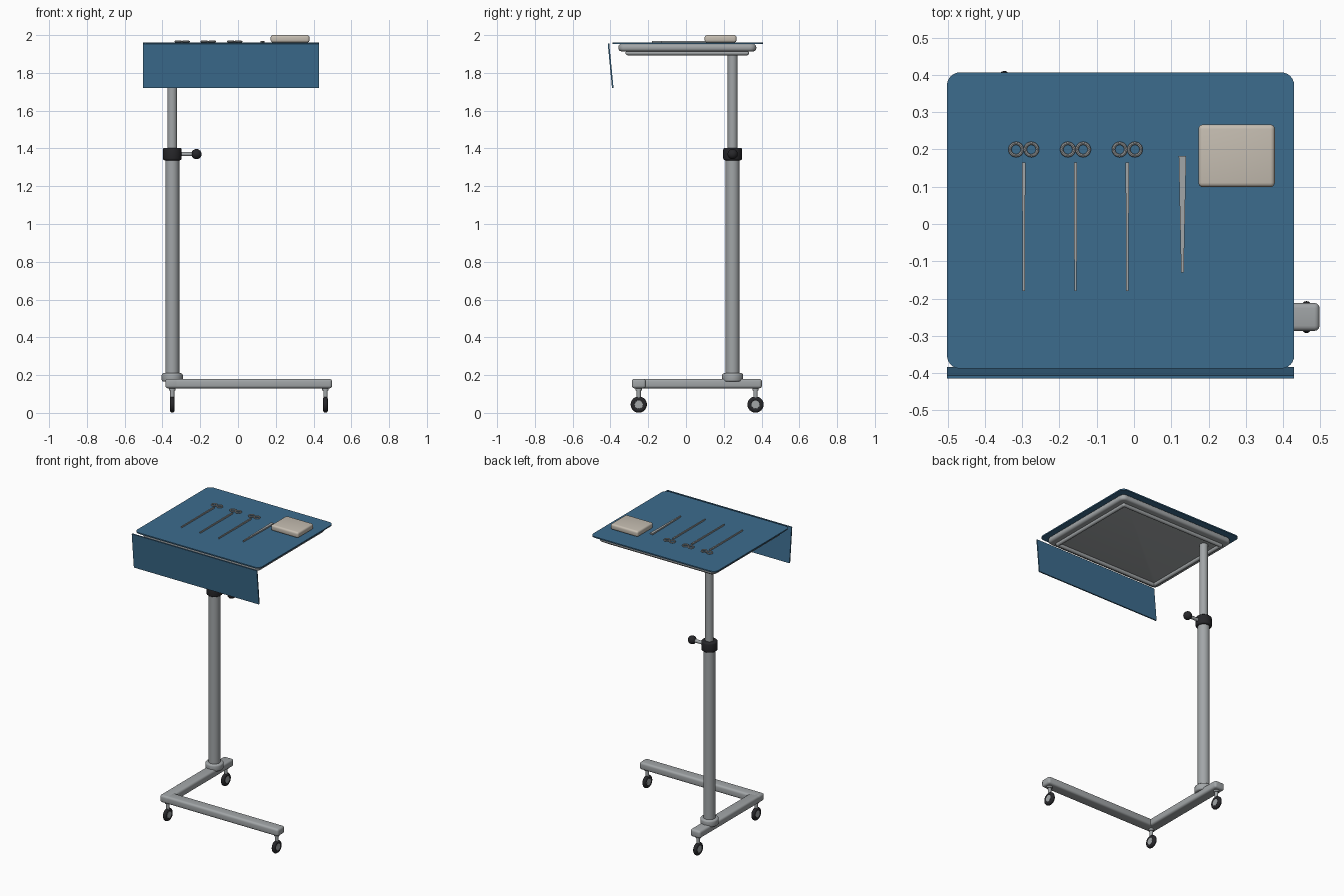
import bpy, bmesh, math
from mathutils import Matrix, Vector

if "Cube" in bpy.data.objects:
    bpy.data.objects.remove(bpy.data.objects["Cube"])


def material(name, rgb):
    m = bpy.data.materials.new(name)
    m.diffuse_color = (*rgb, 1)
    m.use_nodes = True
    m.node_tree.nodes["Principled BSDF"].inputs["Base Color"].default_value = m.diffuse_color
    return m


BLUE = material("drape_blue", (0.045, 0.15, 0.27))
DARK = material("black_rubber", (0.02, 0.02, 0.023))
BEIGE = material("beige", (0.56, 0.51, 0.44))
GREY = material("metal_grey", (0.36, 0.38, 0.39))


def finish(bm, name, mat=None):
    bmesh.ops.recalc_face_normals(bm, faces=bm.faces)
    me = bpy.data.meshes.new(name)
    bm.to_mesh(me)
    bm.free()
    for p in me.polygons:
        p.use_smooth = True
    me.set_sharp_from_angle(angle=math.radians(35))
    me.materials.append(mat or GREY)
    ob = bpy.data.objects.new(name, me)
    bpy.context.collection.objects.link(ob)
    return ob


def box(name, lo, hi, mat=None, corner=0, bevel=0):
    """Box from two corners; corner rounds upright edges, bevel rounds all edges."""
    lo, hi = Vector(lo), Vector(hi)
    bm = bmesh.new()
    bmesh.ops.create_cube(bm, size=1, matrix=Matrix.Translation((lo + hi) / 2)
                          @ Matrix.Diagonal((*(hi - lo), 1)))
    if corner:
        up = [e for e in bm.edges if abs(e.verts[0].co.z - e.verts[1].co.z) > 1e-4]
        bmesh.ops.bevel(bm, geom=up, offset=corner, segments=6, profile=0.5, affect='EDGES')
    if bevel:
        edges = [e for e in bm.edges if not corner or
                 abs(e.verts[0].co.z - e.verts[1].co.z) < 1e-4]
        bmesh.ops.bevel(bm, geom=edges, offset=bevel, segments=4, profile=0.5, affect='EDGES')
    return finish(bm, name, mat)


def rod(name, a, b, r, mat=None, bevel=0, r2=None, seg=32):
    """Cylinder or cone between two points."""
    a, b = Vector(a), Vector(b)
    d = b - a
    bm = bmesh.new()
    bmesh.ops.create_cone(bm, cap_ends=True, segments=seg, radius1=r,
                          radius2=r if r2 is None else r2, depth=d.length)
    if bevel:
        rim = [e for e in bm.edges if abs(e.verts[0].co.z - e.verts[1].co.z) < 1e-5]
        bmesh.ops.bevel(bm, geom=rim, offset=bevel, segments=3, profile=0.5, affect='EDGES')
    rot = Vector((0, 0, 1)).rotation_difference(d).to_matrix().to_4x4()
    bm.transform(Matrix.Translation((a + b) / 2) @ rot)
    return finish(bm, name, mat)


def ring(name, centre, R, r, rot=None, mat=None, n=32, m=12):
    """Torus."""
    bm = bmesh.new()
    vs = [[bm.verts.new(((R + r * math.cos(v)) * math.cos(u),
                         (R + r * math.cos(v)) * math.sin(u), r * math.sin(v)))
           for v in (2 * math.pi * j / m for j in range(m))]
          for u in (2 * math.pi * i / n for i in range(n))]
    for i in range(n):
        for j in range(m):
            k, l = (i + 1) % n, (j + 1) % m
            bm.faces.new((vs[i][j], vs[k][j], vs[k][l], vs[i][l]))
    bm.transform(Matrix.Translation(centre) @ (rot or Matrix()))
    return finish(bm, name, mat)


def taper(name, x, y0, y1, w0, w1, z0, z1):
    """Flat bar along y that changes width."""
    bm = bmesh.new()
    f = bm.faces.new([bm.verts.new(p) for p in ((x - w0, y0, z0), (x + w0, y0, z0),
                                                (x + w1, y1, z0), (x - w1, y1, z0))])
    ex = bmesh.ops.extrude_face_region(bm, geom=[f])
    bmesh.ops.translate(bm, vec=(0, 0, z1 - z0),
                        verts=[v for v in ex["geom"] if isinstance(v, bmesh.types.BMVert)])
    return finish(bm, name)


PX, PY = -0.348, 0.247   # column position

# L-shaped base
box("base_side_bar", (-0.385, -0.287, 0.13), (-0.311, 0.402, 0.18), bevel=0.014)
box("base_front_bar", (-0.385, -0.287, 0.13), (0.498, -0.212, 0.18), bevel=0.014)

# Casters
turn = Matrix.Rotation(math.pi / 2, 4, 'Y')
for i, (x, y) in enumerate([(PX, 0.368), (PX, -0.25), (0.463, -0.25)]):
    ring(f"caster_tyre_{i}", (x, y, 0.044), 0.030, 0.013, turn, DARK)
    rod(f"caster_hub_{i}", (x - 0.011, y, 0.044), (x + 0.011, y, 0.044), 0.022)
    rod(f"caster_stem_{i}", (x, y, 0.078), (x, y, 0.135), 0.011, seg=20)
    rod(f"caster_plate_{i}", (x, y, 0.118), (x, y, 0.134), 0.017, seg=20)

# Telescopic column
rod("column_socket", (PX, PY, 0.165), (PX, PY, 0.21), 0.056, bevel=0.01)
rod("outer_column", (PX, PY, 0.19), (PX, PY, 1.36), 0.037)
rod("inner_column", (PX, PY, 1.35), (PX, PY, 1.92), 0.026)
rod("clamp_collar", (PX, PY, 1.337), (PX, PY, 1.403), 0.05, DARK, bevel=0.01)
rod("clamp_screw", (PX + 0.03, PY, 1.37), (-0.22, PY, 1.37), 0.011, seg=20)
bm = bmesh.new()
bmesh.ops.create_uvsphere(bm, u_segments=24, v_segments=16, radius=0.027,
                          matrix=Matrix.Translation((-0.22, PY, 1.37)))
finish(bm, "clamp_knob", DARK)

# Tray and the tube frame that carries it
box("tray", (-0.47, -0.358, 1.914), (0.4, 0.372, 1.953), corner=0.035, bevel=0.016)
x0, x1, y0, y1, z = -0.42, 0.35, -0.308, 0.322, 1.905
corners = [(x0, y0, z), (x1, y0, z), (x1, y1, z), (x0, y1, z)]
for i, c in enumerate(corners):
    rod(f"tray_frame_tube_{i}", c, corners[(i + 1) % 4], 0.012, seg=16)
    bm = bmesh.new()
    bmesh.ops.create_uvsphere(bm, u_segments=16, v_segments=10, radius=0.012,
                              matrix=Matrix.Translation(c))
    finish(bm, f"tray_frame_corner_{i}")

# Drape with a hanging front flap
box("drape_top", (-0.502, -0.388, 1.953), (0.43, 0.407, 1.961), BLUE, corner=0.035)
flap = box("drape_front_flap", (-0.502, -0.004, -0.118), (0.43, 0.004, 0.118), BLUE)
flap.location = (0, -0.399, 1.837)
flap.rotation_euler.x = math.radians(5.5)

# Instruments
for i, x in enumerate((-0.296, -0.157, -0.018)):
    taper(f"clamp_shaft_{i}", x, -0.18, 0.165, 0.003, 0.0045, 1.961, 1.97)
    for s in (-1, 1):
        ring(f"clamp_finger_ring_{i}_{s}", (x + s * 0.0205, 0.2, 1.966), 0.0165, 0.0045, n=24, m=8)
taper("forceps", 0.13, -0.13, 0.183, 0.0035, 0.01, 1.961, 1.97)

# Dressing pack
box("dressing_pack", (0.173, 0.099, 1.961), (0.378, 0.267, 2.0), BEIGE, bevel=0.012)
